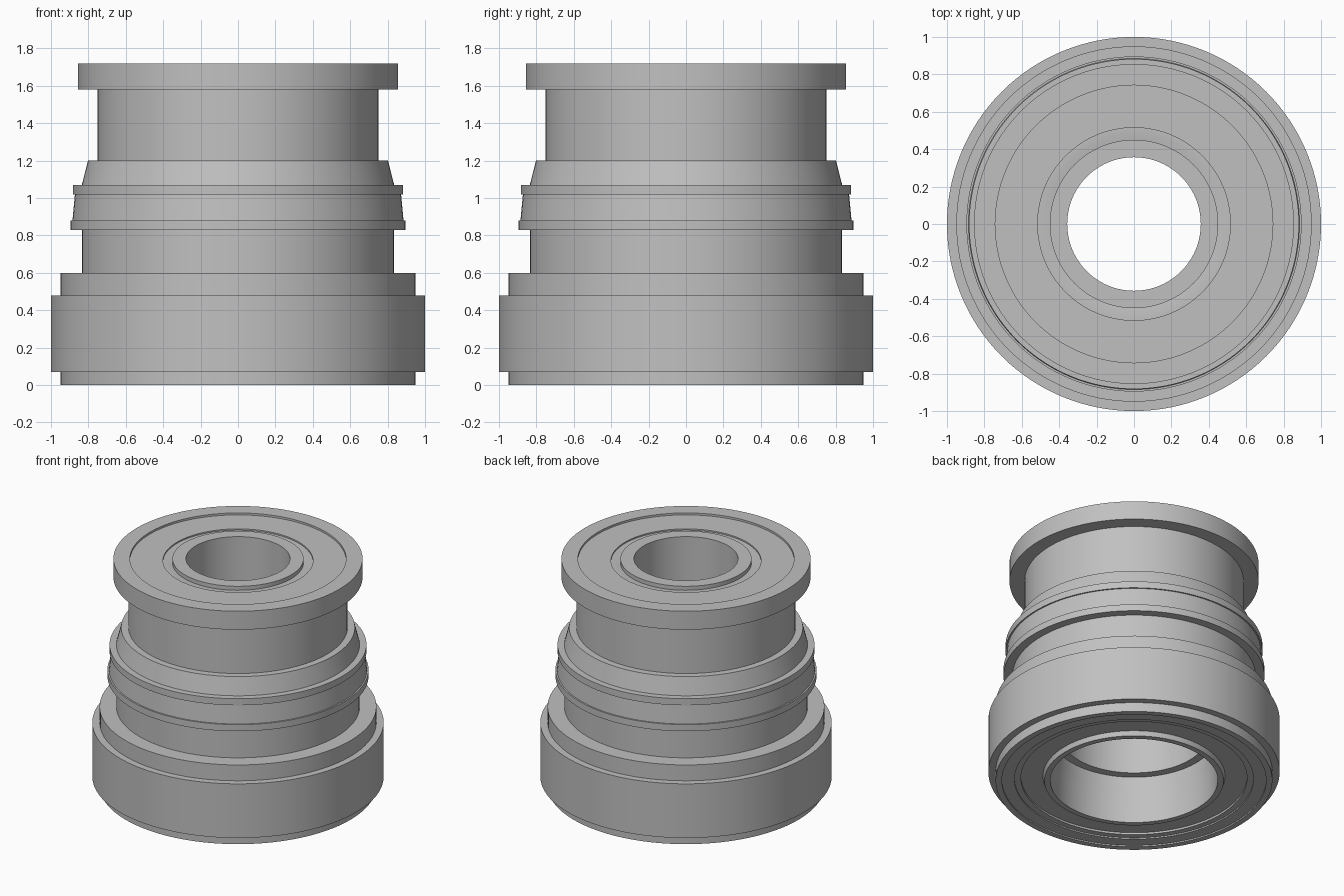
import bpy, bmesh
from math import sin, cos, tau, radians

SEGMENTS = 128

cube = bpy.data.objects.get("Cube")
if cube:
    bpy.data.objects.remove(cube, do_unlink=True)

grey = bpy.data.materials.new("plain_grey")
grey.use_nodes = True
colour = (0.53, 0.53, 0.53, 1)
grey.diffuse_color = colour
grey.node_tree.nodes["Principled BSDF"].inputs["Base Color"].default_value = colour


def lathe(name, profile):
    """Spin an open (radius, height) profile around z; adjoining parts share end points."""
    bm = bmesh.new()
    rings = [[bm.verts.new((r * cos(tau * j / SEGMENTS), r * sin(tau * j / SEGMENTS), z))
              for j in range(SEGMENTS)] for r, z in profile]
    for low, high in zip(rings, rings[1:]):
        for j in range(SEGMENTS):
            k = (j + 1) % SEGMENTS
            bm.faces.new((low[j], low[k], high[k], high[j]))
    mesh = bpy.data.meshes.new(name)
    bm.to_mesh(mesh)
    bm.free()
    mesh.materials.append(grey)
    obj = bpy.data.objects.new(name, mesh)
    bpy.context.collection.objects.link(obj)
    bpy.ops.object.select_all(action='DESELECT')
    obj.select_set(True)
    bpy.context.view_layer.objects.active = obj
    bpy.ops.object.shade_smooth_by_angle(angle=radians(20))


# Outer shell, from the foot up to the rim
lathe("base_drum", [(0.95, 0), (0.95, 0.07), (1, 0.07), (1, 0.48),
                    (0.95, 0.48), (0.95, 0.6), (0.835, 0.6)])
lathe("lower_neck", [(0.835, 0.6), (0.835, 0.83)])
lathe("collar", [(0.835, 0.83), (0.896, 0.83), (0.896, 0.88), (0.885, 0.88),
                 (0.872, 1.02), (0.882, 1.02), (0.882, 1.07), (0.835, 1.07)])
lathe("shoulder_cone", [(0.835, 1.07), (0.802, 1.2), (0.752, 1.2)])
lathe("upper_neck", [(0.752, 1.2), (0.752, 1.58)])
lathe("top_flange", [(0.752, 1.58), (0.855, 1.58), (0.855, 1.72), (0.742, 1.72)])

# Recessed top face with a raised inner ring
lathe("top_seal", [(0.742, 1.72), (0.742, 1.705), (0.625, 1.705), (0.515, 1.705),
                   (0.515, 1.695), (0.49, 1.695), (0.45, 1.69)])
lathe("top_inner_ring", [(0.45, 1.69), (0.45, 1.72), (0.357, 1.72), (0.357, 1.575)])

# Bore, from the top down to the mouth
lathe("bore", [(0.357, 1.575), (0.357, 1.2), (0.5, 1.2), (0.5, 0.35), (0.56, 0.35),
               (0.56, 0.28), (0.575, 0.17), (0.575, 0)])

# Underside with a ring groove
lathe("bottom_inner_ring", [(0.575, 0), (0.615, 0), (0.625, 0.035)])
lathe("bottom_seal", [(0.625, 0.035), (0.776, 0.035), (0.776, 0.02),
                      (0.82, 0.02), (0.82, 0.01), (0.907, 0.01), (0.907, 0), (0.95, 0)])
